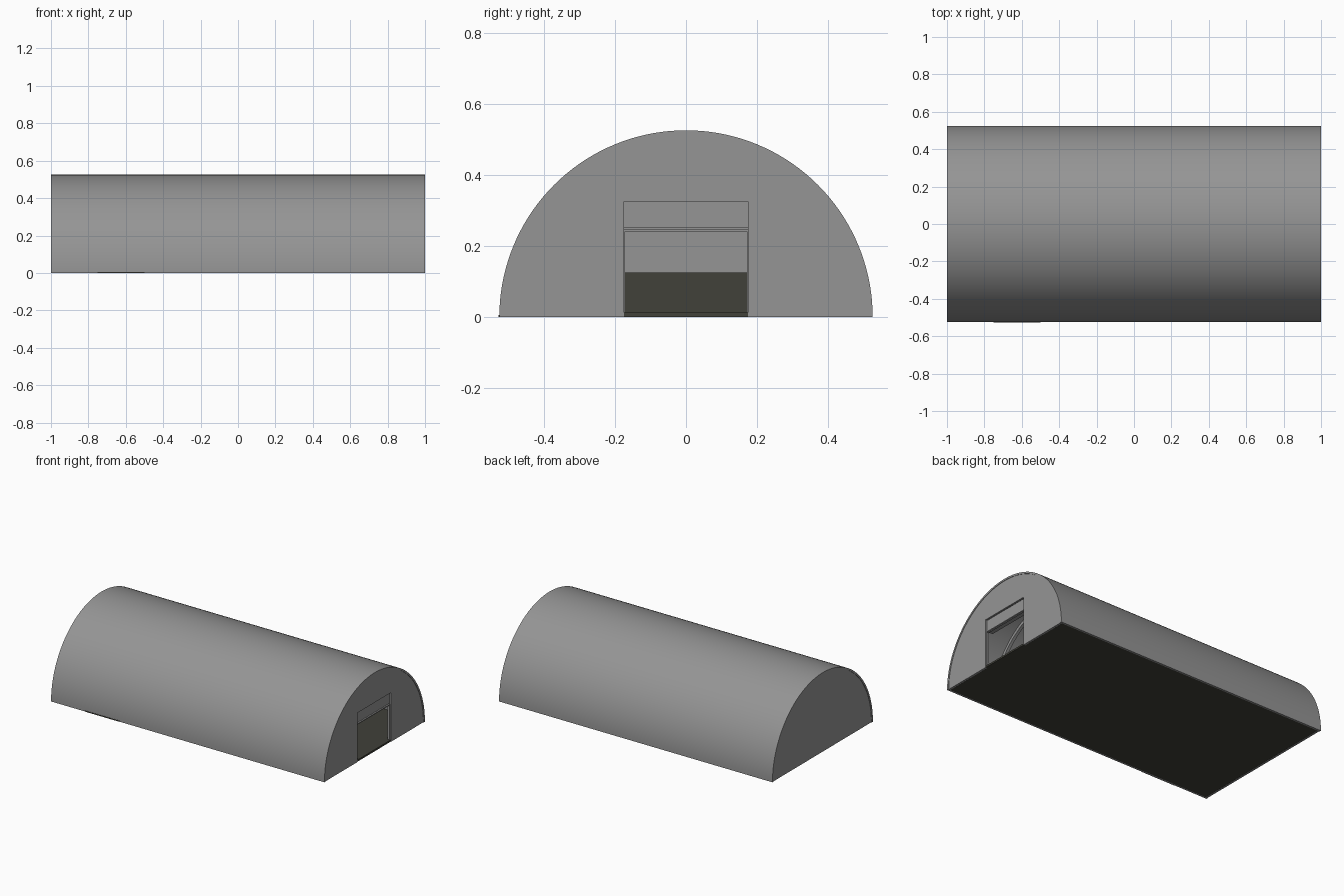
import bpy, bmesh, math

if "Cube" in bpy.data.objects:
    bpy.data.objects.remove(bpy.data.objects["Cube"])

R = 0.525      # outer radius of the arched roof
T = 0.012      # shell thickness


def material(name, rgb):
    m = bpy.data.materials.new(name)
    m.diffuse_color = (*rgb, 1)
    m.use_nodes = True
    m.node_tree.nodes["Principled BSDF"].inputs["Base Color"].default_value = m.diffuse_color
    return m


STEEL = material("grey_steel", (0.30, 0.30, 0.30))
OLIVE = material("dark_olive", (0.052, 0.052, 0.041))


def arc(radius, n=72, z0=0.0):
    """Half circle in (y, z), from +y over the top to -y."""
    a0 = math.asin(z0 / radius)
    return [(radius * math.cos(a0 + (math.pi - 2 * a0) * i / n),
             radius * math.sin(a0 + (math.pi - 2 * a0) * i / n))
            for i in range(n + 1)]


def extrude(name, profile, x0, x1, mat, smooth=False):
    """Closed (y, z) profile swept along x from x0 to x1."""
    bm = bmesh.new()
    a = [bm.verts.new((x0, y, z)) for y, z in profile]
    b = [bm.verts.new((x1, y, z)) for y, z in profile]
    bm.faces.new(a)
    bm.faces.new(b[::-1])
    n = len(a)
    for i in range(n):
        j = (i + 1) % n
        bm.faces.new((a[i], b[i], b[j], a[j]))
    bmesh.ops.recalc_face_normals(bm, faces=bm.faces)
    me = bpy.data.meshes.new(name)
    bm.to_mesh(me)
    bm.free()
    me.materials.append(mat)
    ob = bpy.data.objects.new(name, me)
    bpy.context.collection.objects.link(ob)
    if smooth:
        bpy.ops.object.select_all(action='DESELECT')
        ob.select_set(True)
        bpy.context.view_layer.objects.active = ob
        bpy.ops.object.shade_smooth_by_angle(angle=math.radians(30))
    return ob


def box(name, y0, y1, z0, z1, x0, x1, mat):
    return extrude(name, [(y0, z0), (y1, z0), (y1, z1), (y0, z1)], x0, x1, mat)


# Arched roof shell
extrude("roof_shell", arc(R) + arc(R - T)[::-1], -1, 1, STEEL, True)

# Solid rear wall, and door wall with a notch for the entrance
inner = R - T / 2
extrude("rear_wall", arc(inner), -0.997, -0.985, STEEL)
D, TOP = 0.175, 0.325
notch = [(-D, 0), (-D, TOP), (D, TOP), (D, 0)]
extrude("door_wall", arc(inner) + notch, 0.985, 0.997, STEEL)

# Floor slab and the dark lower lining of the rear wall
box("floor", -R + T, R - T, 0.0005, T, -0.984, 0.984, OLIVE)
box("door_sill", -D, D, 0.0005, T, 0.984, 0.995, OLIVE)
extrude("rear_lining", [(0.49, T), (0.49, 0.125), (-0.49, 0.125), (-0.49, T)],
        -0.985, -0.978, OLIVE)

# Roller shutter housing and slim door frame inside the entrance
box("shutter_housing", -D - 0.003, D + 0.003, 0.25, TOP, 0.94, 0.984, STEEL)
box("frame_head", -D, D, 0.241, 0.247, 0.975, 0.99, STEEL)
for s, label in ((-1, "left"), (1, "right")):
    ys = sorted((s * D, s * (D - 0.004)))
    box("frame_" + label, ys[0], ys[1], T, 0.241, 0.975, 0.99, STEEL)

# Arched ribs along the inside
for i in range(9):
    x = -0.88 + i * 0.22
    extrude(f"rib_{i + 1}", arc(R - T, 48, T) + arc(R - T - 0.02, 48, T)[::-1],
            x - 0.01, x + 0.01, STEEL, True)

# Thin dark strip at the foot of the front side
box("foot_strip", -R - 0.002, -R + 0.006, 0.0, 0.006, -0.75, -0.5, OLIVE)
